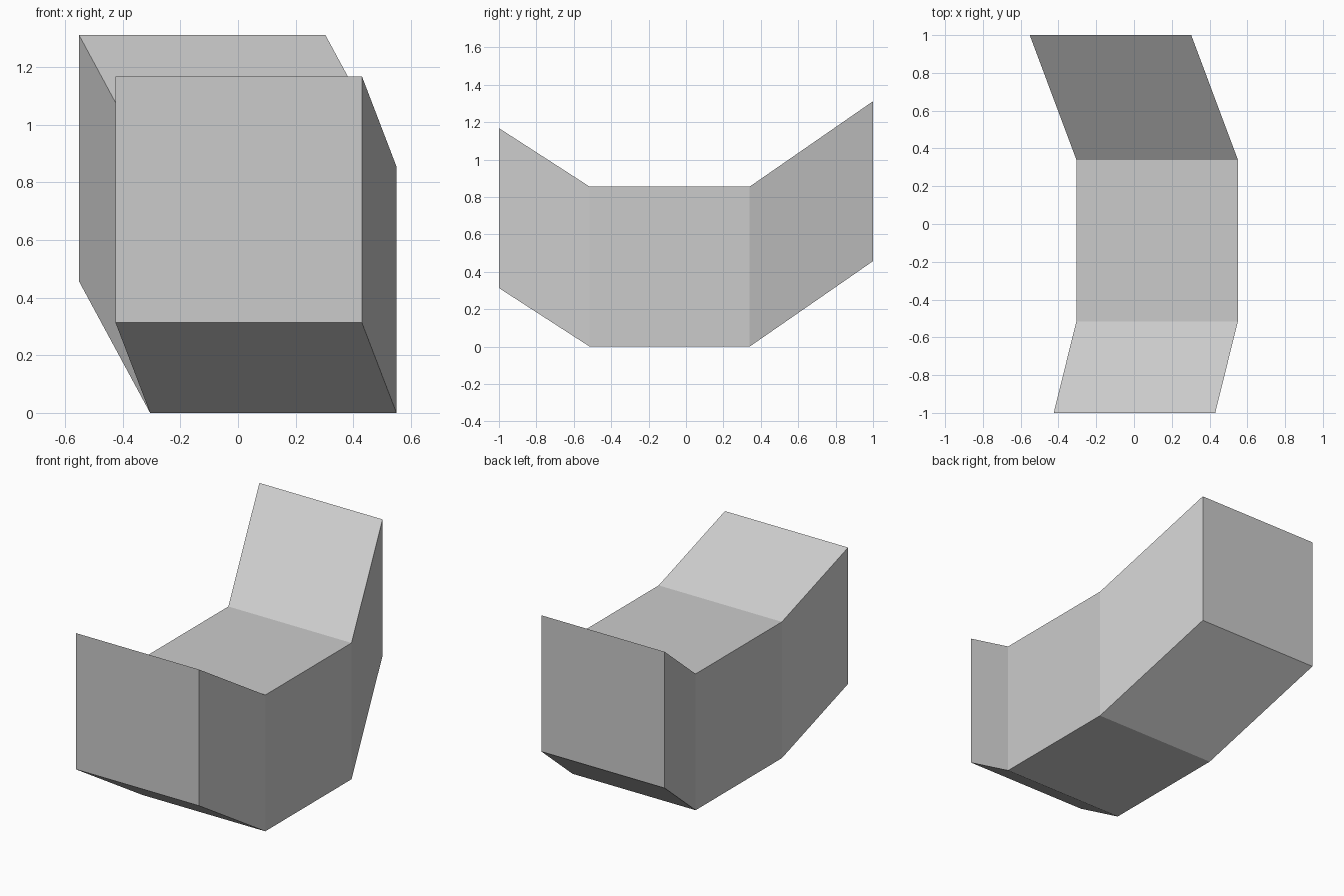
import bpy, bmesh
from mathutils import Vector

if "Cube" in bpy.data.objects:
    bpy.data.objects.remove(bpy.data.objects["Cube"])

SIZE = 0.855  # side of the square cross-section

# lower-left corner of the square at each station, front to back: x, y, z
PATH = [(-0.425, -1.0, 0.313), (-0.305, -0.515, 0.0),
        (-0.305, 0.34, 0.0), (-0.552, 1.0, 0.457)]


def sweep_square(name, path, size):
    """Sweep an upright square along the path by extruding its end face."""
    bm = bmesh.new()
    start = Vector(path[0])
    corners = [(0, 0), (size, 0), (size, size), (0, size)]
    face = bm.faces.new([bm.verts.new(start + Vector((x, 0, z))) for x, z in corners])
    front_cap = [v.co.copy() for v in face.verts]
    for a, b in zip(path, path[1:]):
        new = bmesh.ops.extrude_face_region(bm, geom=[face])["geom"]
        verts = [g for g in new if isinstance(g, bmesh.types.BMVert)]
        old = face
        face = next(g for g in new if isinstance(g, bmesh.types.BMFace))
        bmesh.ops.translate(bm, verts=verts, vec=Vector(b) - Vector(a))
        if old.is_valid:
            bm.faces.remove(old)
    # close the front end
    front = [min(bm.verts, key=lambda v: (v.co - c).length) for c in front_cap]
    if not bm.faces.get(front):
        bm.faces.new(front)
    bmesh.ops.recalc_face_normals(bm, faces=bm.faces)
    mesh = bpy.data.meshes.new(name)
    bm.to_mesh(mesh)
    bm.free()
    obj = bpy.data.objects.new(name, mesh)
    bpy.context.collection.objects.link(obj)
    return obj


# bent square block with raised ends
sweep_square("bent_block", PATH, SIZE)
